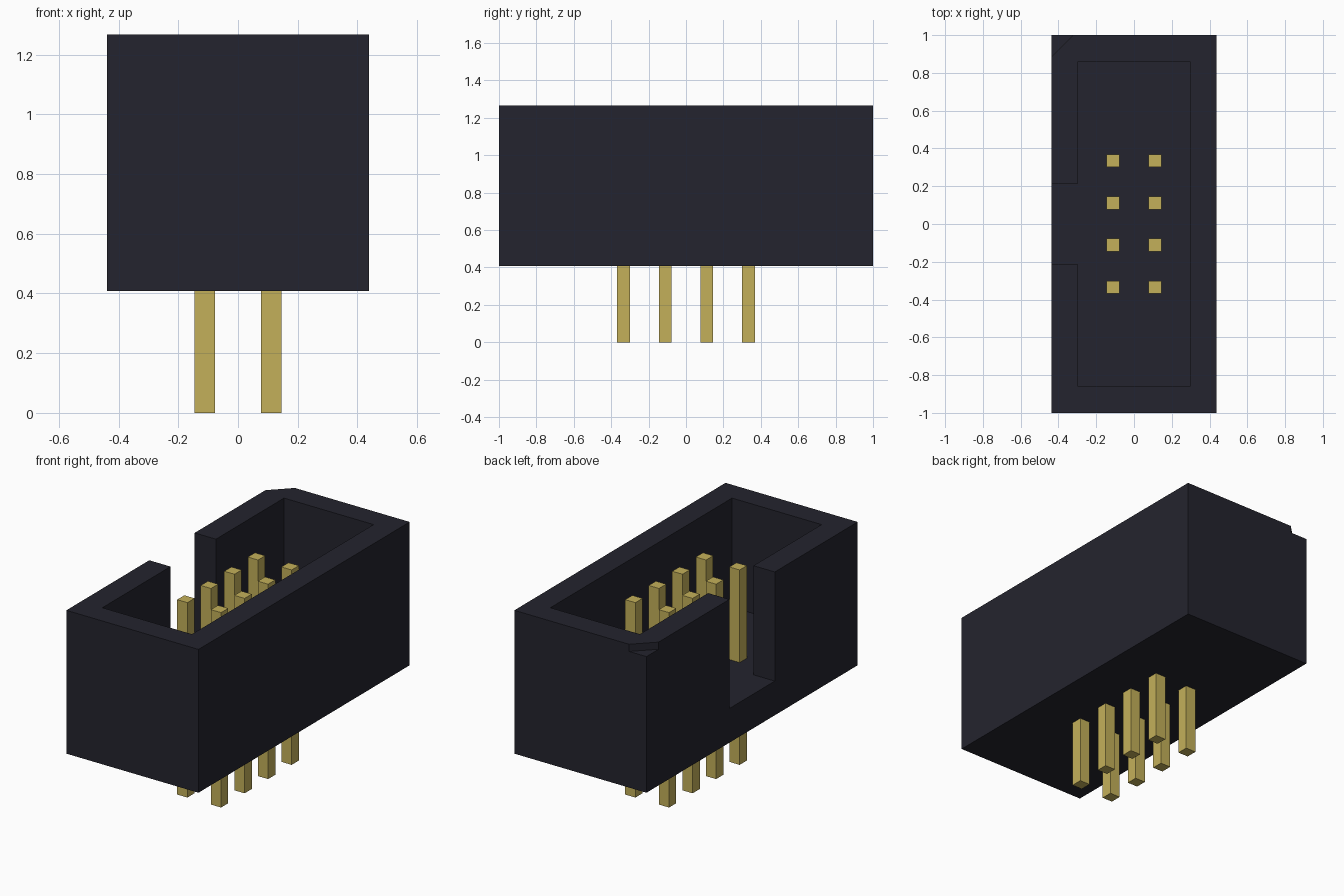
import bpy
import bmesh

default = bpy.data.objects.get("Cube")
if default:
    bpy.data.objects.remove(default, do_unlink=True)


def material(name, rgb):
    mat = bpy.data.materials.new(name)
    mat.use_nodes = True
    mat.diffuse_color = (*rgb, 1)
    mat.node_tree.nodes["Principled BSDF"].inputs["Base Color"].default_value = (*rgb, 1)
    return mat


def prism(name, outline, bottom, top, mat):
    """Extrude a flat outline of (x, y) points from bottom to top."""
    bm = bmesh.new()
    base = bm.faces.new([bm.verts.new((x, y, bottom)) for x, y in outline])
    result = bmesh.ops.extrude_face_region(bm, geom=[base])
    for item in result["geom"]:
        if isinstance(item, bmesh.types.BMVert):
            item.co.z = top
    bmesh.ops.recalc_face_normals(bm, faces=bm.faces)
    mesh = bpy.data.meshes.new(name)
    bm.to_mesh(mesh)
    bm.free()
    mesh.materials.append(mat)
    obj = bpy.data.objects.new(name, mesh)
    bpy.context.collection.objects.link(obj)
    return obj


def rectangle(cx, cy, hx, hy):
    return [(cx - hx, cy - hy), (cx + hx, cy - hy), (cx + hx, cy + hy), (cx - hx, cy + hy)]


def cut(target, cutter):
    cutter.hide_render = True
    mod = target.modifiers.new("cut", "BOOLEAN")
    mod.operation = "DIFFERENCE"
    mod.solver = "EXACT"
    mod.object = cutter
    bpy.context.view_layer.objects.active = target
    bpy.ops.object.modifier_apply(modifier=mod.name)
    bpy.data.objects.remove(cutter, do_unlink=True)


plastic = material("dark plastic", (0.0176, 0.0176, 0.0273))
gold = material("gold metal", (0.55, 0.434, 0.102))

HALF_X, HALF_Y = 0.438, 1.0
BOTTOM, FLOOR, TOP = 0.408, 0.613, 1.267
IN_X, IN_Y, SLOT = 0.297, 0.86, 0.215

# Open-topped housing
housing = prism("housing", rectangle(0, 0, HALF_X, HALF_Y), BOTTOM, TOP, plastic)

# Cavity with the key slot through the right wall, as one outline
outer = -HALF_X - 0.1
cavity = [(-IN_X, -IN_Y), (IN_X, -IN_Y), (IN_X, IN_Y), (-IN_X, IN_Y),
          (-IN_X, SLOT), (outer, SLOT), (outer, -SLOT), (-IN_X, -SLOT)]
cut(housing, prism("cavity_cutter", cavity, FLOOR, TOP + 0.1, plastic))

# Shallow triangular first-pin mark in the back right corner
leg, over = 0.115, 0.05
mark = [(-HALF_X - over, HALF_Y + over), (-HALF_X - over, HALF_Y - leg - over),
        (-HALF_X + leg + over, HALF_Y + over)]
cut(housing, prism("mark_cutter", mark, TOP - 0.043, TOP + 0.1, plastic))

# Two columns of four square pins, running through the floor
PITCH = 0.223
for col, side in enumerate(("right", "left")):
    for row in range(4):
        x, y = (col - 0.5) * PITCH, (row - 1.5) * PITCH
        prism(f"pin_{side}_{row + 1}", rectangle(x, y, 0.034, 0.034), 0, 1.168, gold)
